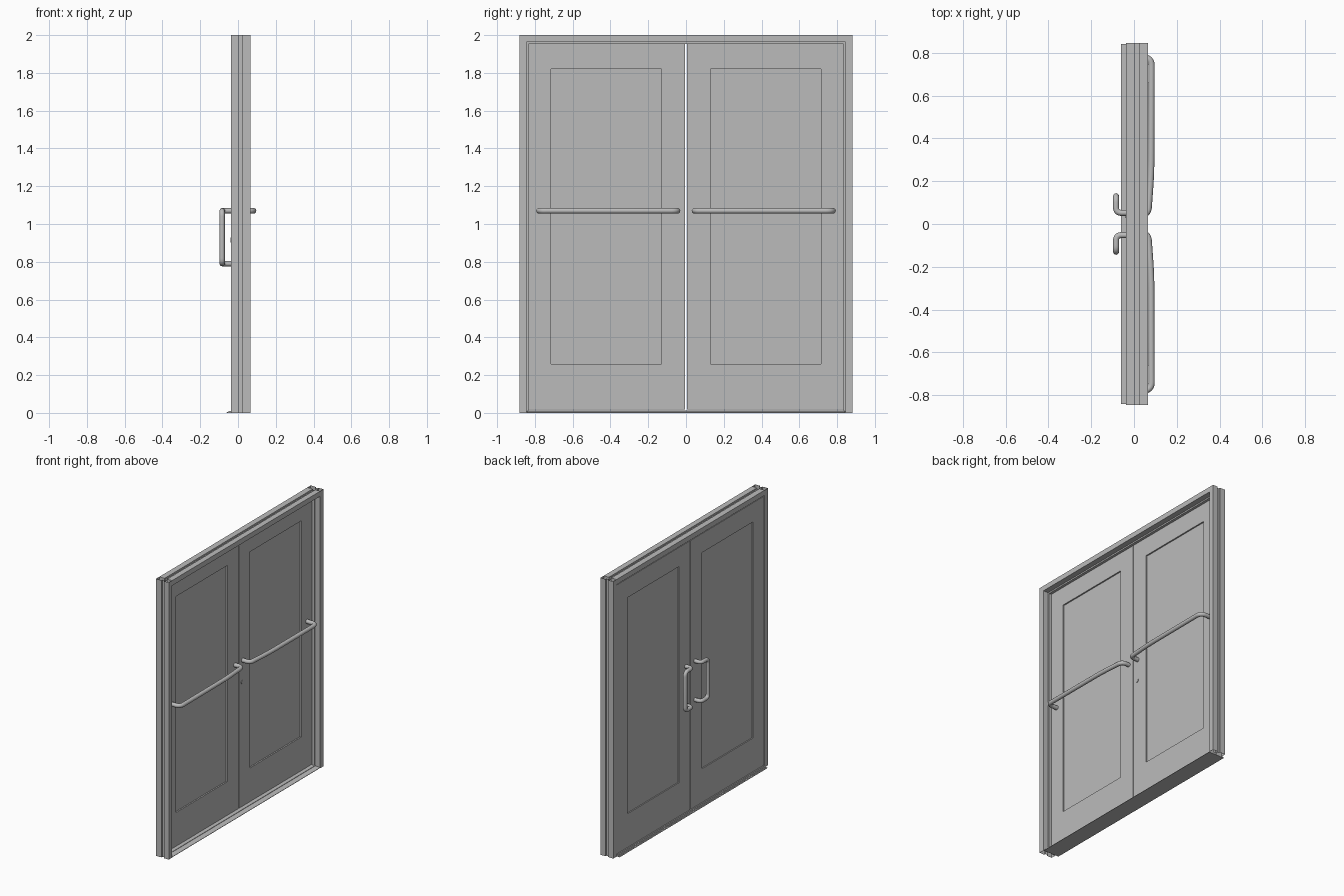
import bpy, bmesh, math
from mathutils import Vector

cube = bpy.data.objects.get("Cube")
if cube:
    bpy.data.objects.remove(cube)

metal = bpy.data.materials.new("light_grey_metal")
metal.use_nodes = True
GREY = (0.5, 0.5, 0.5, 1)
metal.diffuse_color = GREY
metal.node_tree.nodes["Principled BSDF"].inputs["Base Color"].default_value = GREY


def finish(name, bm):
    bmesh.ops.recalc_face_normals(bm, faces=bm.faces)
    mesh = bpy.data.meshes.new(name)
    bm.to_mesh(mesh)
    bm.free()
    obj = bpy.data.objects.new(name, mesh)
    bpy.context.collection.objects.link(obj)
    mesh.materials.append(metal)
    return obj


def box(name, lo, hi):
    bm = bmesh.new()
    bmesh.ops.create_cube(bm, size=1)
    for v in bm.verts:
        v.co = [a + (b - a) * (c + 0.5) for a, b, c in zip(lo, hi, v.co)]
    return finish(name, bm)


def extrude_profile(name, points, place, start, end, caps=False):
    """Sweep a closed 2D profile in a straight line; place maps (x, w, t) to 3D."""
    bm = bmesh.new()
    a = [bm.verts.new(place(x, w, start)) for x, w in points]
    b = [bm.verts.new(place(x, w, end)) for x, w in points]
    for i in range(len(points)):
        j = (i + 1) % len(points)
        bm.faces.new((a[i], a[j], b[j], b[i]))
    if caps:
        bm.faces.new(a)
        bm.faces.new(b)
    return finish(name, bm)


def rounded_path(points, radius, steps=8):
    """Replace each inner corner of a path with a smooth bend."""
    pts = [Vector(p) for p in points]
    out = [pts[0]]
    for prev, p, nxt in zip(pts, pts[1:], pts[2:]):
        r = min(radius, (prev - p).length * 0.49, (nxt - p).length * 0.49)
        a = p + (prev - p).normalized() * r
        b = p + (nxt - p).normalized() * r
        for k in range(steps + 1):
            t = k / steps
            out.append(a * (1 - t) ** 2 + p * 2 * t * (1 - t) + b * t * t)
    return out + [pts[-1]]


def tube(name, points, thickness, bend):
    path = rounded_path(points, bend)
    curve = bpy.data.curves.new(name, "CURVE")
    curve.dimensions = "3D"
    curve.bevel_depth = thickness
    curve.bevel_resolution = 4
    curve.use_fill_caps = True
    spline = curve.splines.new("POLY")
    spline.points.add(len(path) - 1)
    for sp, p in zip(spline.points, path):
        sp.co = (*p, 1)
    curve.materials.append(metal)
    obj = bpy.data.objects.new(name, curve)
    bpy.context.collection.objects.link(obj)
    bpy.ops.object.select_all(action="DESELECT")
    obj.select_set(True)
    bpy.context.view_layer.objects.active = obj
    bpy.ops.object.convert(target="MESH")
    bpy.ops.object.shade_smooth_by_angle(angle=math.radians(40))


def cylinder(name, x0, x1, y, z, radius):
    ring = [(y + radius * math.cos(i * math.tau / 20), z + radius * math.sin(i * math.tau / 20))
            for i in range(20)]
    extrude_profile(name, ring, lambda a, b, t: (t, a, b), x0, x1, caps=True)


# Hollow frame section: x across the wall, w outward from the opening face
BACK, FRONT = -0.037, 0.065
DOOR_FRONT = 0.006
section = [(BACK, 0), (DOOR_FRONT, 0), (DOOR_FRONT, -0.01), (0.025, -0.01), (0.025, 0),
           (FRONT, 0), (FRONT, 0.037), (0.025, 0.037), (0.025, 0.025),
           (0.005, 0.025), (0.005, 0.037), (BACK, 0.037)]
OPEN_Y, OPEN_Z = 0.845, 1.963

extrude_profile("frame_head", section, lambda x, w, t: (x, t, OPEN_Z + w), -OPEN_Y, OPEN_Y)

for side, s in (("left", 1), ("right", -1)):
    # Frame upright, open at its ends
    extrude_profile(side + "_jamb", section, lambda x, w, t: (x, s * (OPEN_Y + w), t), 0, 2)

    # Door leaf: a ring around the panel opening
    bm = bmesh.new()
    outer = [(0.004, 0.017), (0.841, 0.017), (0.841, 1.958), (0.004, 1.958)]
    inner = [(0.13, 0.26), (0.715, 0.26), (0.715, 1.82), (0.13, 1.82)]
    rings = [[bm.verts.new((x, s * y, z)) for y, z in loop]
             for x, loop in ((BACK + 0.002, outer), (DOOR_FRONT, outer),
                             (DOOR_FRONT, inner), (BACK + 0.002, inner))]
    for a, b in zip(rings, rings[1:] + rings[:1]):
        for i in range(4):
            j = (i + 1) % 4
            bm.faces.new((a[i], a[j], b[j], b[i]))
    finish(side + "_door_leaf", bm)

    # Recessed panel
    y0, y1 = sorted((s * 0.13, s * 0.715))
    box(side + "_door_panel", (-0.027, y0, 0.26), (-0.004, y1, 1.82))

    # Push bar across the front of the leaf
    tube(side + "_push_bar",
         [(0.0, s * 0.045, 1.07), (0.066, s * 0.045, 1.07), (0.08, s * 0.24, 1.07),
          (0.082, s * 0.778, 1.07), (0.0, s * 0.778, 1.07)], 0.015, 0.07)

    # Offset pull handle on the back of the leaf
    bx = -0.084
    tube(side + "_pull_handle",
         [(-0.03, s * 0.052, 1.07), (bx, s * 0.052, 1.07), (bx, s * 0.13, 1.07),
          (bx, s * 0.13, 0.79), (bx, s * 0.052, 0.79), (-0.03, s * 0.052, 0.79)], 0.014, 0.03)

# Lock cylinder through the left leaf
cylinder("lock_cylinder", -0.039, 0.009, 0.04, 0.915, 0.013)

# Ribbed threshold, sloping down to the back
sill = [(-0.06, 0), (-0.06, 0.003), (-0.054, 0.005), (-0.054, 0.007), (-0.047, 0.007),
        (-0.047, 0.01), (-0.038, 0.01), (-0.038, 0.013), (0.03, 0.013), (0.03, 0.01),
        (0.055, 0.006), (0.063, 0.003), (0.063, 0)]
extrude_profile("threshold", sill, lambda x, w, t: (x, t, w), -0.842, 0.842, caps=True)
